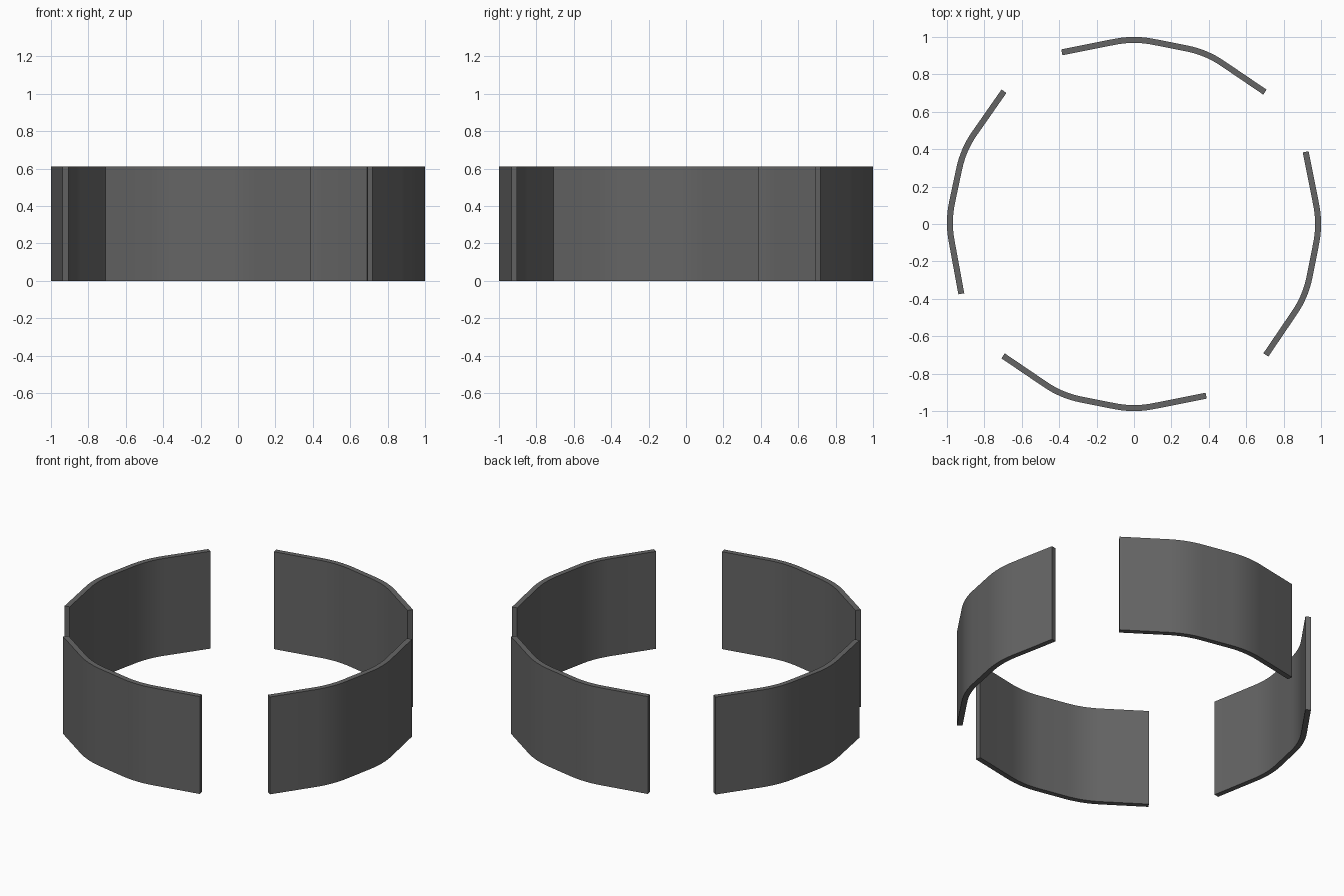
import bpy, math
from mathutils import Vector, Matrix

if "Cube" in bpy.data.objects:
    bpy.data.objects.remove(bpy.data.objects["Cube"])

HEIGHT, THICK, STEPS, ROUND = 0.61, 0.032, 8, 0.105

mat = bpy.data.materials.new("dark grey")
mat.diffuse_color = (0.13, 0.13, 0.13, 1)
mat.use_nodes = True
mat.node_tree.nodes["Principled BSDF"].inputs["Base Color"].default_value = mat.diffuse_color

# centre line of one panel: three straight runs joined by rounded bends
CORNERS = [Vector(p) for p in ((-0.386, 0.918), (0, 0.9945), (0.386, 0.918), (0.70, 0.705))]


def rounded_path():
    pts = [CORNERS[0]]
    for a, b, c in zip(CORNERS, CORNERS[1:], CORNERS[2:]):
        p, q = b + (a - b).normalized() * ROUND, b + (c - b).normalized() * ROUND
        for i in range(STEPS + 1):
            t = i / STEPS
            pts.append(p * (1 - t) ** 2 + b * 2 * t * (1 - t) + q * t * t)
    return pts + [CORNERS[-1]]


def panel(name, angle):
    path = rounded_path()
    outer, inner = [], []
    for i, p in enumerate(path):
        d = (path[min(i + 1, len(path) - 1)] - path[max(i - 1, 0)]).normalized()
        n = Vector((-d.y, d.x)) * THICK / 2
        outer.append(p + n)
        inner.append(p - n)
    n = len(path)
    ring = outer + inner[::-1]
    m = len(ring)
    verts = [(p.x, p.y, z) for z in (0, HEIGHT) for p in ring]
    # curved and end walls
    faces = [(i, i + m, (i + 1) % m + m, (i + 1) % m) for i in range(m)]
    # bottom and top rims
    for i in range(n - 1):
        j = m - 1 - i
        faces.append((i, i + 1, j - 1, j))
        faces.append((i + m, j + m, j - 1 + m, i + 1 + m))
    me = bpy.data.meshes.new(name)
    me.from_pydata(verts, [], faces)
    me.transform(Matrix.Rotation(math.radians(angle), 4, 'Z'))
    me.materials.append(mat)
    ob = bpy.data.objects.new(name, me)
    bpy.context.collection.objects.link(ob)
    bpy.ops.object.select_all(action='DESELECT')
    ob.select_set(True)
    bpy.context.view_layer.objects.active = ob
    bpy.ops.object.mode_set(mode='EDIT')
    bpy.ops.mesh.select_all(action='SELECT')
    bpy.ops.mesh.normals_make_consistent(inside=False)
    bpy.ops.object.mode_set(mode='OBJECT')
    bpy.ops.object.shade_smooth_by_angle(angle=math.radians(30))


# four curved panels around the ring
for name, angle in (("back_panel", 0), ("left_panel", 89.2),
                    ("front_panel", 180), ("right_panel", 270)):
    panel(name, angle)
